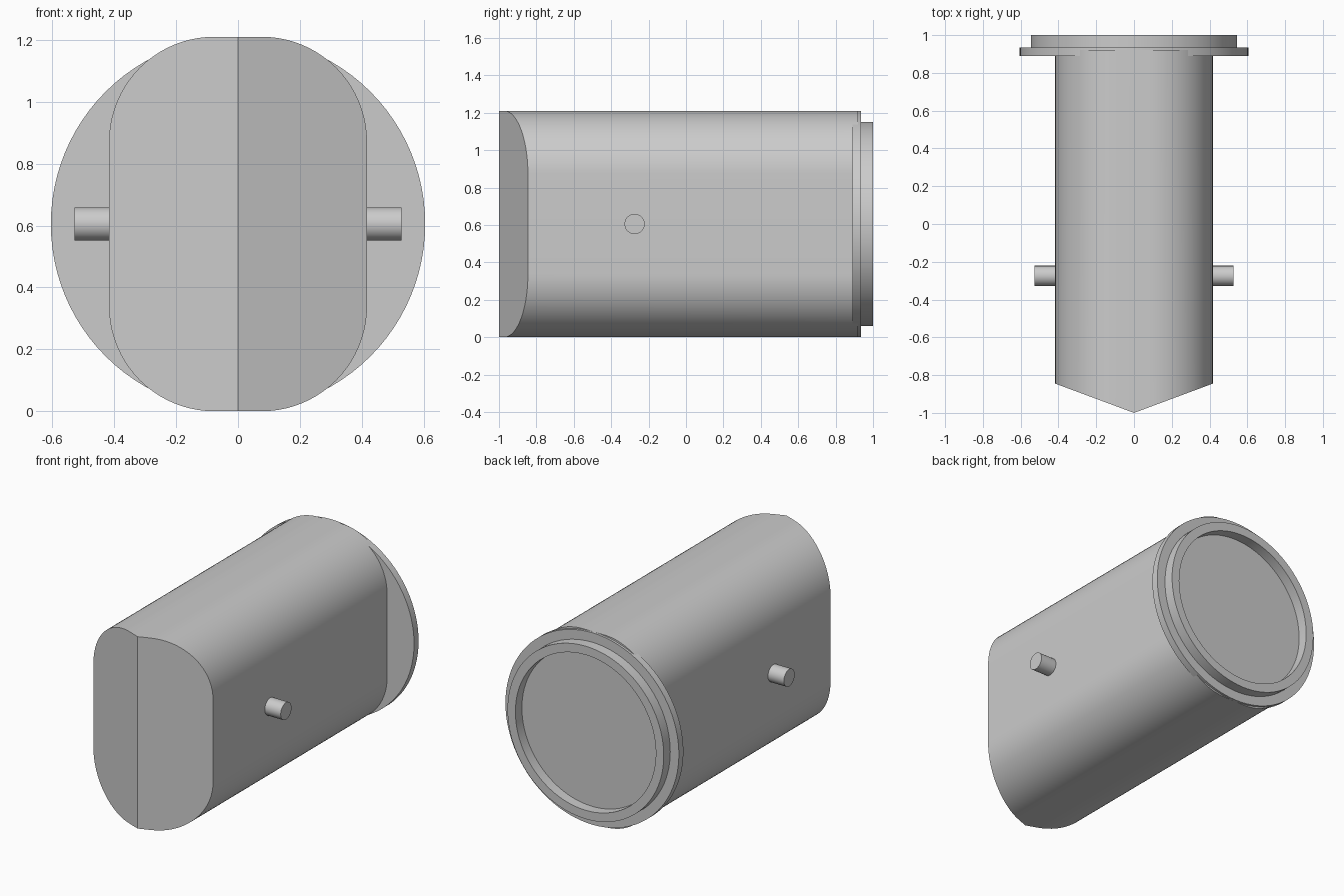
import bpy
import bmesh
from math import sin, cos, pi
from mathutils import Matrix

cube = bpy.data.objects.get("Cube")
if cube:
    bpy.data.objects.remove(cube, do_unlink=True)

grey = bpy.data.materials.new("plain_grey")
grey.use_nodes = True
grey.diffuse_color = (0.6, 0.6, 0.6, 1)
grey.node_tree.nodes["Principled BSDF"].inputs["Base Color"].default_value = (0.6, 0.6, 0.6, 1)

RADIUS = 0.605      # flange radius and centre height
HALF_WIDTH = 0.417
CORNER = 0.34


def finish(name, bm):
    bmesh.ops.recalc_face_normals(bm, faces=bm.faces)
    mesh = bpy.data.meshes.new(name)
    bm.to_mesh(mesh)
    bm.free()
    mesh.materials.append(grey)
    obj = bpy.data.objects.new(name, mesh)
    bpy.context.collection.objects.link(obj)
    bpy.ops.object.select_all(action="DESELECT")
    obj.select_set(True)
    bpy.context.view_layer.objects.active = obj
    bpy.ops.object.shade_smooth_by_angle(angle=pi / 6)
    return obj


def bridge(bm, a, b):
    for i in range(len(a)):
        j = (i + 1) % len(a)
        bm.faces.new((a[i], a[j], b[j], b[i]))


def lathe(name, profile, matrix, sides):
    """Turn a (radius, height) profile about its axis and cap both ends."""
    bm = bmesh.new()
    rings = [[bm.verts.new((r * cos(2 * pi * i / sides), r * sin(2 * pi * i / sides), h))
              for i in range(sides)] for r, h in profile]
    for a, b in zip(rings, rings[1:]):
        bridge(bm, a, b)
    bm.faces.new(rings[0])
    bm.faces.new(rings[-1])
    bm.transform(matrix)
    return finish(name, bm)


# Body: rounded section with a wedge-shaped front
steps = 20
arc = [(HALF_WIDTH - CORNER + CORNER * sin(pi / 2 * i / steps),
        RADIUS - CORNER + CORNER * cos(pi / 2 * i / steps)) for i in range(steps + 1)]
right = [(0, RADIUS)] + arc + [(x, -z) for x, z in reversed(arc)] + [(0, -RADIUS)]
section = right + [(-x, z) for x, z in reversed(right[1:-1])]
bm = bmesh.new()
front = [bm.verts.new((x, -1 + 0.155 * abs(x) / HALF_WIDTH, z + RADIUS)) for x, z in section]
back = [bm.verts.new((x, 0.92, z + RADIUS)) for x, z in section]
bridge(bm, front, back)
bm.faces.new(back)
half = len(right)
bm.faces.new(front[:half])
bm.faces.new(front[half - 1:] + front[:1])
finish("body", bm)

# Round flange with a raised rim around a shallow recess
centre = Matrix.Translation((0, 0, RADIUS))
lathe("end_flange",
      [(RADIUS, 0.89), (RADIUS, 0.935), (0.545, 0.935), (0.545, 1), (0.49, 1), (0.49, 0.935)],
      centre @ Matrix.Rotation(-pi / 2, 4, "X"), 96)

# Side pins
for side, name in ((1, "left_pin"), (-1, "right_pin")):
    lathe(name, [(0.054, 0.4), (0.054, 0.528)],
          Matrix.Translation((0, -0.275, RADIUS)) @ Matrix.Rotation(side * pi / 2, 4, "Y"), 40)
